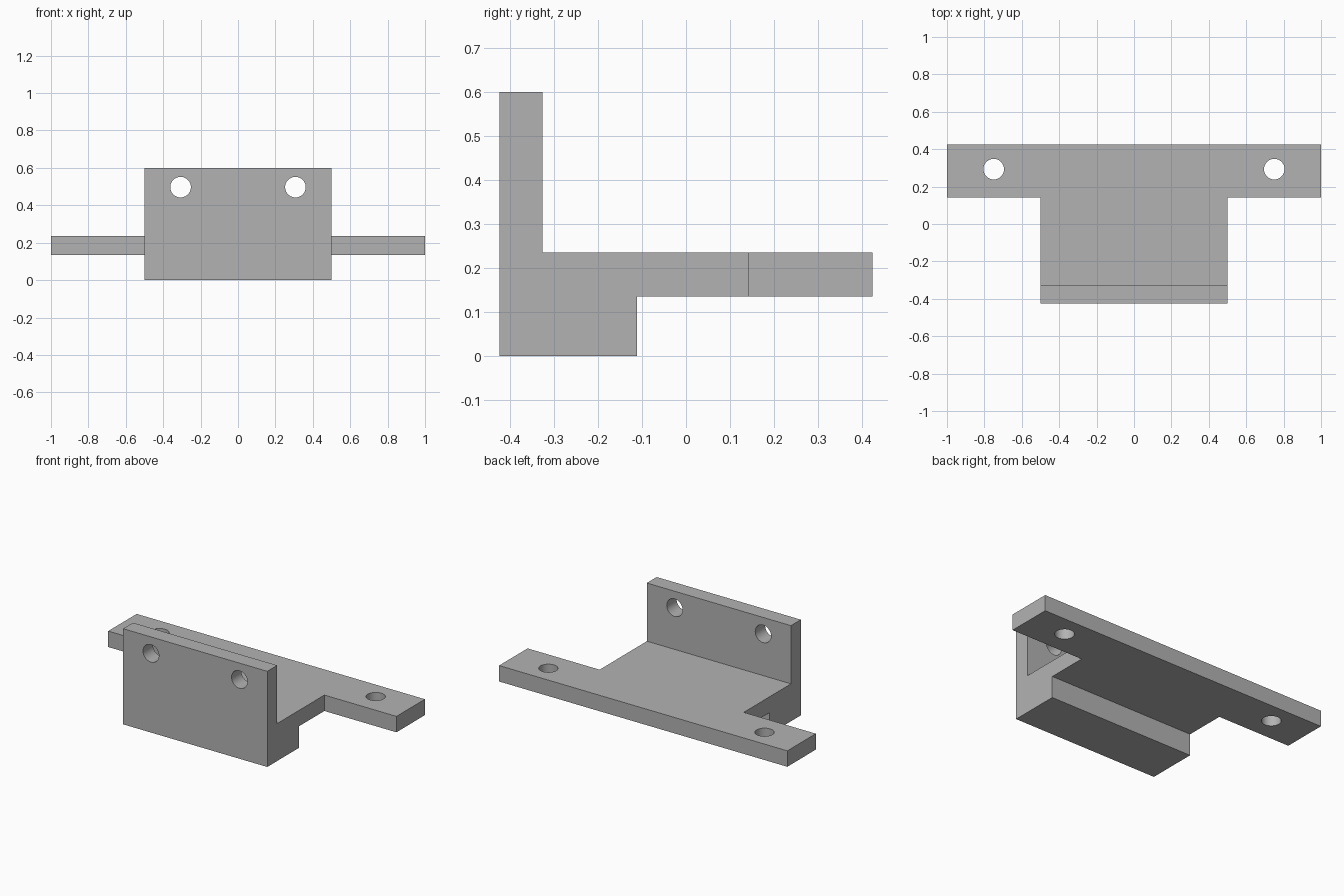
import bpy, bmesh, math
from mathutils import Vector

cube = bpy.data.objects.get("Cube")
if cube:
    bpy.data.objects.remove(cube, do_unlink=True)

# Material
GREY = (0.45, 0.45, 0.45, 1)
mat = bpy.data.materials.new("plain_grey")
mat.use_nodes = True
mat.diffuse_color = GREY
mat.node_tree.nodes["Principled BSDF"].inputs["Base Color"].default_value = GREY

# Main dimensions
HALF_BODY, HALF_BAR = 0.5, 1.0
FRONT, WALL_BACK, FOOT_BACK, BAR_FRONT, BACK = -0.424, -0.326, -0.111, 0.142, 0.424
PLATE_LOW, PLATE_TOP, WALL_TOP = 0.135, 0.235, 0.6
HOLE_RADIUS = 0.055

# Body: side profile swept across the width
profile = [(FRONT, 0), (FOOT_BACK, 0), (FOOT_BACK, PLATE_LOW), (BACK, PLATE_LOW),
           (BACK, PLATE_TOP), (WALL_BACK, PLATE_TOP), (WALL_BACK, WALL_TOP), (FRONT, WALL_TOP)]
bm = bmesh.new()
face = bm.faces.new([bm.verts.new((-HALF_BODY, y, z)) for y, z in profile])
swept = bmesh.ops.extrude_face_region(bm, geom=[face], use_keep_orig=True)
bmesh.ops.translate(bm, vec=(2 * HALF_BODY, 0, 0),
                    verts=[v for v in swept["geom"] if isinstance(v, bmesh.types.BMVert)])
bmesh.ops.recalc_face_normals(bm, faces=bm.faces)

# Side arms: drawn out from the rear ends of the plate
bmesh.ops.bisect_plane(bm, geom=bm.verts[:] + bm.edges[:] + bm.faces[:],
                       plane_co=(0, BAR_FRONT, 0), plane_no=(0, 1, 0))
ends = [f for f in bm.faces
        if abs(f.normal.x) > 0.9 and f.calc_center_median().y > BAR_FRONT]
for arm in bmesh.ops.extrude_discrete_faces(bm, faces=ends)["faces"]:
    side = math.copysign(HALF_BAR - HALF_BODY, arm.calc_center_median().x)
    bmesh.ops.translate(bm, vec=(side, 0, 0), verts=arm.verts[:])
bmesh.ops.dissolve_limit(bm, angle_limit=0.01, verts=bm.verts[:], edges=bm.edges[:])
bmesh.ops.recalc_face_normals(bm, faces=bm.faces)
mesh = bpy.data.meshes.new("bracket")
bm.to_mesh(mesh)
bm.free()
mesh.materials.append(mat)
bracket = bpy.data.objects.new("bracket", mesh)
bpy.context.collection.objects.link(bracket)


def drill(centre, tilt):
    """Cut one round through hole into the bracket."""
    bpy.ops.mesh.primitive_cylinder_add(vertices=48, radius=HOLE_RADIUS, depth=0.2,
                                        location=centre, rotation=(tilt, 0, 0))
    cutter = bpy.context.object
    cutter.name = "hole_cutter"
    cutter.hide_render = True
    cutter.data.materials.append(mat)
    mod = bracket.modifiers.new("hole", "BOOLEAN")
    mod.operation, mod.solver, mod.object = "DIFFERENCE", "EXACT", cutter
    bpy.ops.object.select_all(action="DESELECT")
    bpy.context.view_layer.objects.active = bracket
    bracket.select_set(True)
    bpy.ops.object.modifier_apply(modifier=mod.name)
    bpy.data.objects.remove(cutter, do_unlink=True)


# Mounting holes: one pair in the wall, one pair in the arms
for s in (-1, 1):
    drill(Vector((s * 0.307, (FRONT + WALL_BACK) / 2, 0.497)), math.pi / 2)
    drill(Vector((s * 0.75, 0.293, (PLATE_LOW + PLATE_TOP) / 2)), 0)

bpy.ops.object.shade_smooth_by_angle(angle=math.radians(30))
